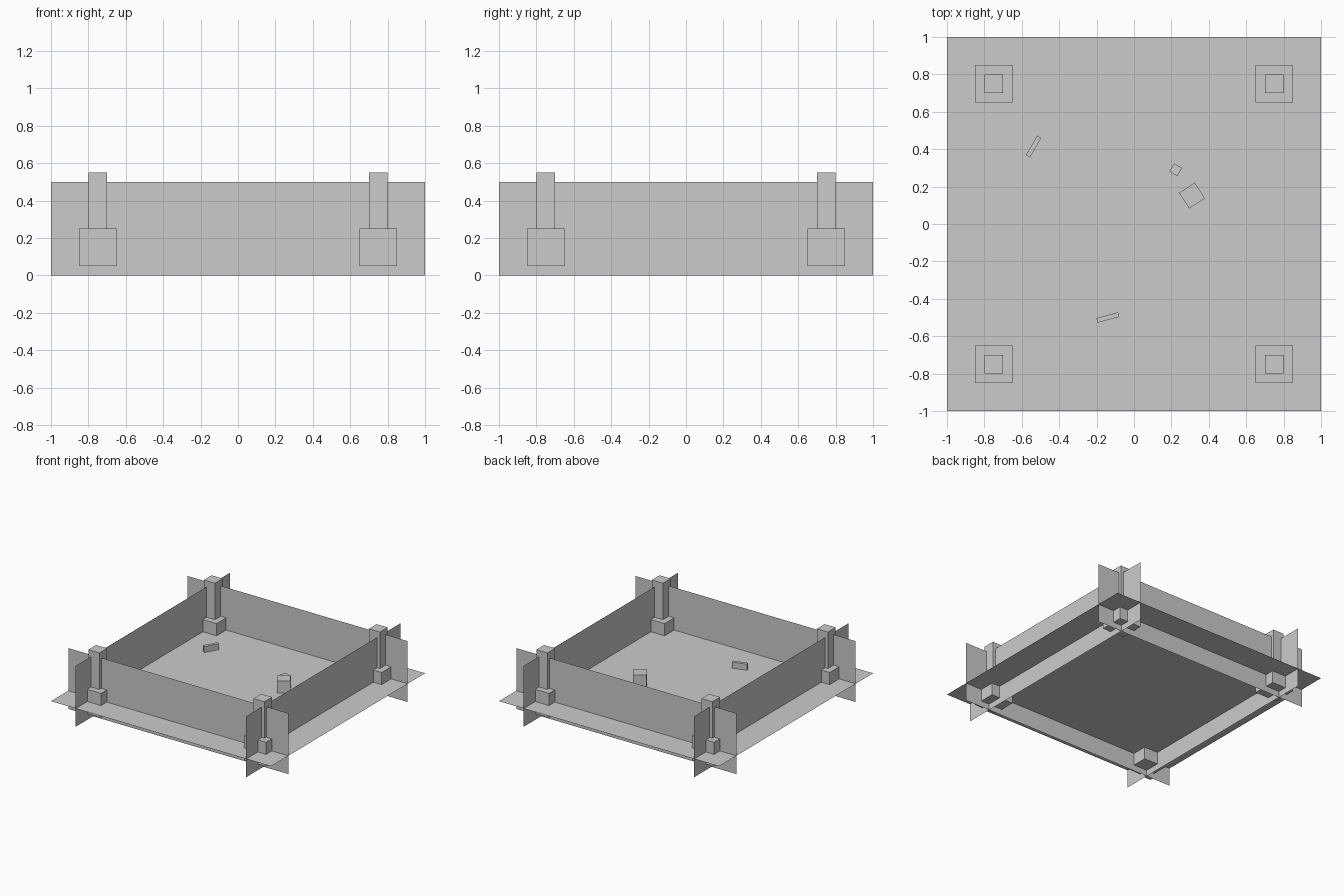
import bpy, math

if "Cube" in bpy.data.objects:
    bpy.data.objects.remove(bpy.data.objects["Cube"])

FLOOR = 0.15   # height of the floor sheet
WALL = 0.775   # distance of each wall sheet from the centre


def box(name, loc, size, rot=0):
    bpy.ops.mesh.primitive_cube_add(size=1, location=loc, rotation=(0, 0, math.radians(rot)))
    ob = bpy.context.object
    ob.name = name
    ob.scale = size
    return ob


def sheet(name, loc, size, rot=(0, 0, 0)):
    bpy.ops.mesh.primitive_plane_add(size=1, location=loc, rotation=rot)
    ob = bpy.context.object
    ob.name = name
    ob.scale = (size[0], size[1], 1)
    return ob


# floor sheet
sheet("floor", (0, 0, FLOOR), (2, 2))

# four upright wall sheets crossing at the corners
for i, side in enumerate(("front", "right", "back", "left")):
    a = i * math.pi / 2
    sheet(side + "_wall", (WALL * math.sin(a), -WALL * math.cos(a), 0.25), (2, 0.5),
          (math.pi / 2, 0, a))

# corner posts on block bases
for sx, h in ((-1, "left"), (1, "right")):
    for sy, d in ((-1, "front"), (1, "back")):
        x, y = 0.75 * sx, 0.75 * sy
        box(f"{d}_{h}_base", (x, y, 0.15), (0.2, 0.2, 0.2))
        box(f"{d}_{h}_post", (x, y, 0.4), (0.1, 0.1, 0.3))

# loose blocks lying on the floor
for name, x, y, size, rot in (
        ("large_block", 0.31, 0.152, (0.1, 0.1, 0.1), 33),
        ("small_block", 0.223, 0.29, (0.05, 0.05, 0.05), -30),
        ("left_bar", -0.537, 0.414, (0.12, 0.025, 0.05), 60),
        ("front_bar", -0.14, -0.5, (0.12, 0.025, 0.05), 15)):
    box(name, (x, y, FLOOR + size[2] / 2), size, rot)
